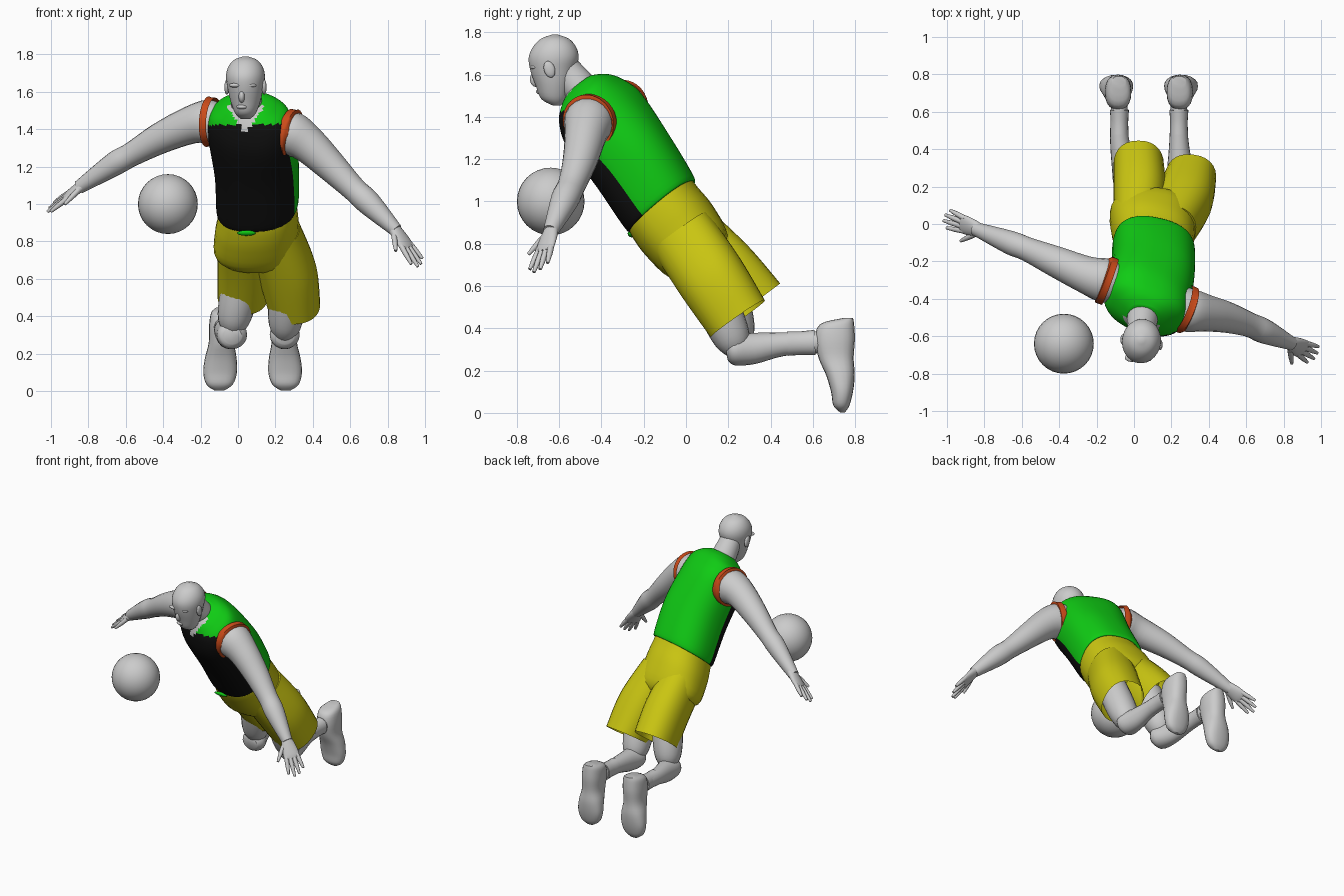
import bpy, bmesh
from math import sin, cos, pi, radians, copysign
from mathutils import Vector, Matrix

if "Cube" in bpy.data.objects:
    bpy.data.objects.remove(bpy.data.objects["Cube"])


def material(name, rgb):
    m = bpy.data.materials.new(name)
    m.use_nodes = True
    m.diffuse_color = (*rgb, 1)
    m.node_tree.nodes["Principled BSDF"].inputs["Base Color"].default_value = (*rgb, 1)
    return m


GREY = material("pale grey", (0.6, 0.6, 0.6))
GREEN = material("jersey green", (0.005, 0.6, 0.007))
BLACK = material("jersey black", (0.005, 0.005, 0.005))
YELLOW = material("shorts yellow", (0.6, 0.57, 0.006))
ORANGE = material("trim orange", (0.6, 0.07, 0.01))
parts = []


def finish(name, bm, mats):
    bmesh.ops.recalc_face_normals(bm, faces=bm.faces)
    me = bpy.data.meshes.new(name)
    bm.to_mesh(me)
    bm.free()
    for m in mats:
        me.materials.append(m)
    ob = bpy.data.objects.new(name, me)
    bpy.context.collection.objects.link(ob)
    parts.append(ob)
    return ob


def spline(keys, steps):
    """Smoothly fill in between (centre, half width, half depth) stations."""
    out = []
    for i in range(len(keys) - 1):
        four = [keys[max(0, min(len(keys) - 1, i + k))] for k in (-1, 0, 1, 2)]
        for s in range(steps):
            t = s / steps
            out.append([b + (c - a) * (t / 2) + (a * 2 - b * 5 + c * 4 - d) * (t * t / 2)
                        + (b * 3 - a - c * 3 + d) * (t ** 3 / 2) for a, b, c, d in zip(*four)])
    return out + [keys[-1]]


def loft(name, keys, mats, seg=20, steps=4, power=2.0, cap=(True, True), rule=None):
    bm = bmesh.new()
    rings = []
    for c, u, v in spline(keys, steps):
        ring = []
        for i in range(seg):
            a = 2 * pi * i / seg
            x, y = (copysign(abs(f) ** (2 / power), f) for f in (cos(a), sin(a)))
            ring.append(bm.verts.new(c + u * x + v * y))
        rings.append(ring)
    for low, high in zip(rings, rings[1:]):
        for i in range(seg):
            j = (i + 1) % seg
            f = bm.faces.new((low[i], low[j], high[j], high[i]))
            if rule:
                f.material_index = rule(f.calc_center_median(), 2 * pi * (i + 0.5) / seg)
    for ring, wanted in zip((rings[0], rings[-1]), cap):
        if wanted:
            bm.faces.new(ring)
    return finish(name, bm, mats)


def body_ring(x, y, z, w, d, yaw=0, pitch=0, roll=0):
    """Ring turned by yaw, with its back edge lifted by pitch."""
    yaw, pitch, roll = map(radians, (yaw, pitch, roll))
    u = Vector((cos(yaw) * cos(roll), -sin(yaw) * cos(roll), -sin(roll)))
    v = Vector((sin(yaw) * cos(pitch), cos(yaw) * cos(pitch), sin(pitch)))
    return Vector((x, y, z)), u * w, v * d


def limb(name, pts, mat, side=(0, 1, 0), **kw):
    """Tube through points given as (x, y, z, radius along side, other radius)."""
    pos = [Vector(p[:3]) for p in pts]
    keys = []
    for i, p in enumerate(pts):
        t = (pos[min(i + 1, len(pos) - 1)] - pos[max(i - 1, 0)]).normalized()
        u = Vector(side)
        u = (u - t * u.dot(t)).normalized()
        keys.append((pos[i], u * p[3], t.cross(u) * p[-1]))
    return loft(name, keys, [mat], **kw)


def ball(name, centre, size, mat, turn=0, seg=24):
    bm = bmesh.new()
    m = Matrix.Translation(centre) @ Matrix.Rotation(turn, 4, "X") @ Matrix.Diagonal((*size, 1))
    bmesh.ops.create_uvsphere(bm, u_segments=seg, v_segments=seg // 2, radius=1, matrix=m)
    return finish(name, bm, [mat])


def hand(label, wrist, way, thumb):
    """Palm, four fingers and a thumb."""
    w, d, s = Vector(wrist), Vector(way).normalized(), Vector(thumb)
    s = (s - d * s.dot(d)).normalized()
    palm = [(0, .036, .03), (.05, .048, .026), (.11, .054, .02), (.135, .045, .014)]
    limb(label + "_palm", [(*(w + d * t), a, b) for t, a, b in palm], GREY, side=s)
    digits = [(.036, .11, .055, .23), (.013, .12, .02, .255), (-.012, .12, -.016, .245), (-.036, .11, -.052, .215),
              (.035, .04, .1, .13)]
    for i, (s0, t0, s1, t1) in enumerate(digits):
        a, b = w + d * t0 + s * s0, w + d * t1 + s * s1
        limb(f"{label}_finger_{i + 1}" if i < 4 else label + "_thumb",
             [(*a, .015), (*((a + b) / 2), .014), (*b, .008)], GREY, side=s, seg=10, steps=2)


# Jersey: black front panel, green back and shoulders, open neck
def jersey_rule(c, a):
    if sin(a) < -0.2 and abs(c.x - 0.04) < 0.75 * (c.z - 1.385):
        return 2
    return 1 if sin(a) < -0.3 and c.z < 1.425 else 0


loft("jersey", [body_ring(.105, -.115, .98, .2, .18, 13, 40),
                body_ring(.105, -.125, .995, .22, .2, 13, 40),
                body_ring(.1, -.25, 1.19, .225, .205, 17, 38),
                body_ring(.07, -.385, 1.38, .235, .2, 20, 38, 8),
                body_ring(.06, -.45, 1.475, .218, .165, 20, 38, 6),
                body_ring(.055, -.48, 1.525, .15, .125, 18, 38, 4),
                body_ring(.05, -.5, 1.55, .085, .08, 12, 38)],
     [GREEN, BLACK, GREY], seg=48, steps=6, power=2.4, rule=jersey_rule)

# Armhole trim
for label, centre, normal in (("left", (.285, -.46, 1.375), (.9, -.35, -.22)),
                              ("right", (-.155, -.3, 1.44), (-.93, .34, .05))):
    n = Vector(normal).normalized()
    c = Vector(centre)
    limb(label + "_armhole_trim", [(*(c + n * t), r) for t, r in ((-.03, .13), (0, .131), (.012, .124), (.012, .1))],
         ORANGE, seg=32, steps=2, cap=(False, False))

# Shorts
loft("shorts_seat", [body_ring(.105, -.135, 1.01, .2, .185, 13, 40),
                     body_ring(.105, -.1, .95, .212, .192, 12, 40),
                     body_ring(.1, -.03, .86, .225, .195, 10, 38),
                     body_ring(.1, .06, .74, .22, .17, 5, 36),
                     body_ring(.1, .1, .68, .1, .08, 0, 36)], [YELLOW], seg=32, power=2.3)
loft("left_shorts_leg", [body_ring(.19, -.03, .86, .14, .16, 8, 36),
                         body_ring(.262, .115, .645, .155, .165, 8, 36),
                         body_ring(.302, .245, .445, .137, .155, 8, 35)],
     [YELLOW], seg=28, steps=6, power=2.3, cap=(True, False))
loft("right_shorts_leg", [body_ring(.015, -.02, .87, .125, .16, 4, 38),
                          body_ring(.03, .16, .685, .14, .17, 0, 37),
                          body_ring(.025, .31, .51, .135, .17, 0, 37)],
     [YELLOW], seg=28, steps=6, power=2.3, cap=(True, False))
ball("waist_tag", (.045, -.262, .845), (.05, .012, .016), GREEN, turn=.7)

# Neck and head
limb("neck", [(.05, -.45, 1.47, .085), (.045, -.51, 1.545, .083), (.04, -.56, 1.61, .074), (.04, -.6, 1.66, .07)],
     GREY, side=(1, 0, 0))
profile = [(1.455, -.612, .02, .025), (1.485, -.625, .06, .055), (1.55, -.627, .085, .08), (1.62, -.63, .107, .095),
           (1.68, -.626, .119, .104), (1.73, -.622, .103, .094), (1.77, -.62, .066, .063), (1.79, -.62, .012, .012)]
loft("head", [body_ring(.04, y, z, w, d, 8) for z, y, d, w in profile], [GREY], seg=28)
ball("nose", (.02, -.712, 1.575), (.017, .026, .034), GREY, turn=.25)
ball("lips", (.022, -.69, 1.52), (.03, .02, .013), GREY)
for s in (-1, 1):
    ball("brow", (.025 + s * .038, -.715, 1.635), (.036, .022, .012), GREY)
    ball("ear", (.04 + s * .1, -.632 - s * .014, 1.625), (.013, .026, .04), GREY, turn=.3)

# Arms and hands
limb("left_arm", [(.2, -.42, 1.4, .1), (.29, -.46, 1.375, .118), (.38, -.475, 1.315, .1), (.5, -.5, 1.2, .083),
                  (.62, -.54, 1.08, .066), (.7, -.575, 1.005, .066), (.845, -.64, .86, .036)], GREY)
hand("left", (.835, -.635, .87), (.15, -.075, -.215), (-.6, -.75, -.2))
limb("right_arm", [(-.08, -.33, 1.43, .1), (-.16, -.3, 1.44, .118), (-.26, -.27, 1.42, .1), (-.42, -.2, 1.35, .083),
                   (-.57, -.135, 1.265, .065), (-.66, -.1, 1.215, .064), (-.85, -.025, 1.09, .036)], GREY)
hand("right", (-.82, -.035, 1.11), (-.165, .06, -.12), (-.1, -.9, -.4))

# Thighs, shins, socks and feet
legs = (("left", (.27, .1, .62), (.25, .235, .315), .24, .255), ("right", (.03, .17, .64), (-.03, .25, .345), -.078, -.1))
for label, hip, knee, shin_x, foot_x in legs:
    h, k = Vector(hip), Vector(knee)
    limb(label + "_thigh", [(*h, .1), (*h.lerp(k, .55), .1), (*h.lerp(k, .9), .085), (*k.lerp(h, -.1), .05)], GREY,
         side=(1, 0, 0))
    x0 = k.x * .5 + shin_x * .5
    limb(label + "_shin", [(k.x, .19, .295, .05, .045), (k.x, .225, .3, .08, .075), (x0, .32, .305, .066, .074),
                           (shin_x, .46, .325, .05, .056), (shin_x, .64, .335, .044, .052)], GREY, side=(1, 0, 0))
    limb(label + "_sock", [(shin_x, .48, .328, .049, .058), (shin_x, .545, .33, .047, .056),
                           (shin_x, .61, .333, .051, .06)], GREY, side=(1, 0, 0))
    sole = [(.448, .765, .025, .035), (.42, .715, .08, .062), (.35, .705, .094, .07), (.26, .71, .083, .068),
            (.18, .73, .068, .084), (.1, .738, .052, .09), (.035, .735, .038, .07), (.003, .74, .012, .025)]
    loft(label + "_foot", [body_ring(foot_x + (shin_x - foot_x) * z * 2, y, z, w, d) for z, y, d, w in sole], [GREY],
         power=2.4)

# Ball
ball("ball", (-.375, -.64, 1.0), (.16, .16, .16), GREY, seg=32)

# Smooth shading with sharp rims kept
bpy.ops.object.select_all(action="DESELECT")
for ob in parts:
    ob.select_set(True)
bpy.context.view_layer.objects.active = parts[0]
bpy.ops.object.shade_smooth_by_angle(angle=radians(50))
